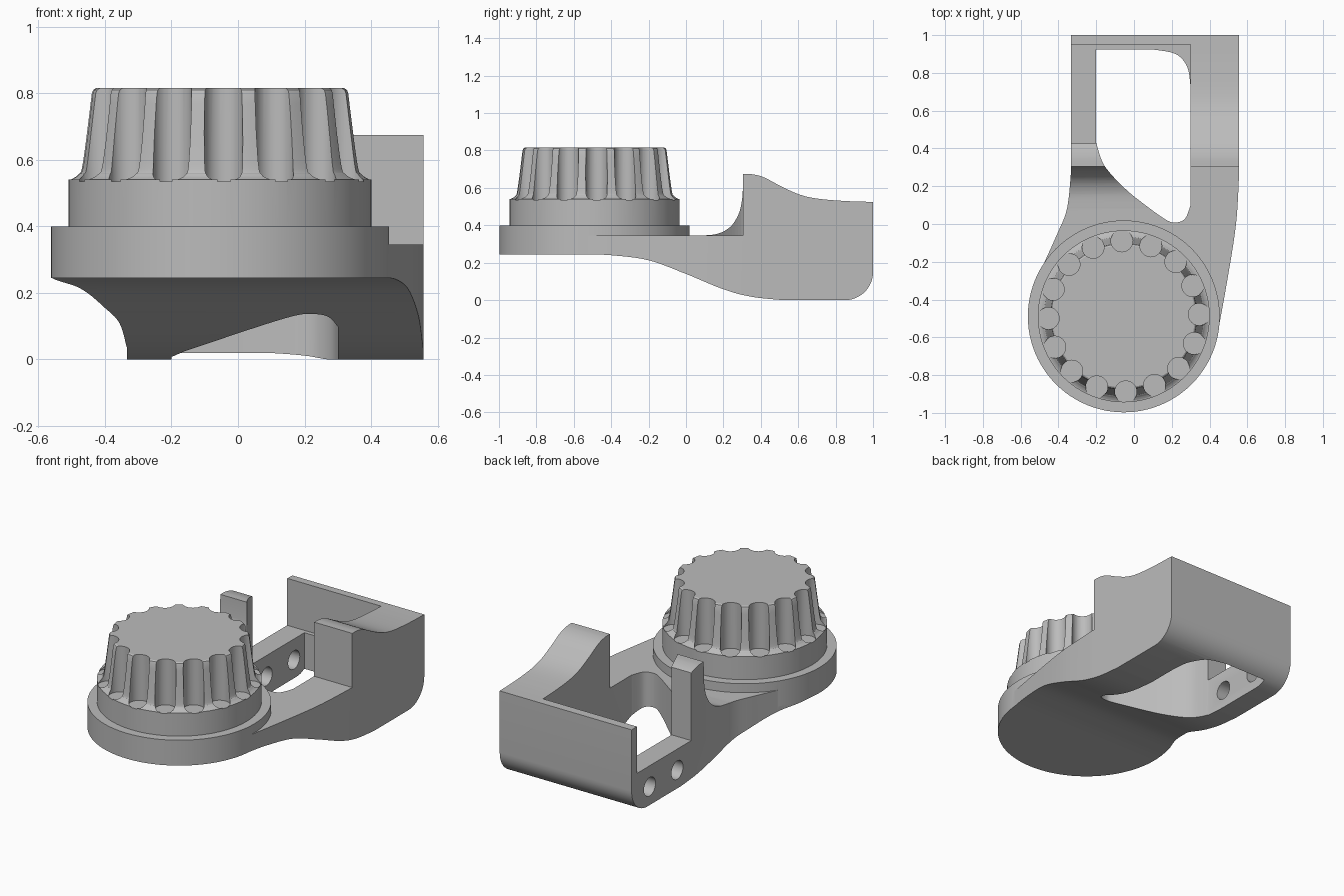
import bpy, bmesh
from math import sin, cos, pi, radians
from mathutils import Vector

cube = bpy.data.objects.get("Cube")
if cube:
    bpy.data.objects.remove(cube, do_unlink=True)

grey = bpy.data.materials.new("plain grey")
grey.use_nodes = True
grey.diffuse_color = (0.5, 0.5, 0.5, 1)
for node in grey.node_tree.nodes:
    if node.type == 'BSDF_PRINCIPLED':
        node.inputs["Base Color"].default_value = (0.5, 0.5, 0.5, 1)

CX, CY = -0.054, -0.489          # knob axis


def finish(bm, name):
    bmesh.ops.recalc_face_normals(bm, faces=bm.faces)
    mesh = bpy.data.meshes.new(name)
    bm.to_mesh(mesh)
    bm.free()
    mesh.materials.append(grey)
    obj = bpy.data.objects.new(name, mesh)
    bpy.context.collection.objects.link(obj)
    return obj


def spline(points, steps=8):
    """Smooth curve through a few points."""
    p = [Vector(q) for q in points]
    p = [p[0]] + p + [p[-1]]
    out = []
    for i in range(1, len(p) - 2):
        a, b, c, d = p[i - 1:i + 3]
        for k in range(steps):
            t = k / steps
            v = 0.5 * (2 * b + (c - a) * t + (2 * a - 5 * b + 4 * c - d) * t * t
                       + (3 * b - a - 3 * c + d) * t ** 3)
            out.append(tuple(v))
    return out + [tuple(points[-1])]


def arc(cx, cy, r, start, end, steps):
    angles = [radians(start + (end - start) * i / steps) for i in range(steps + 1)]
    return [(cx + r * cos(a), cy + r * sin(a)) for a in angles]


def prism(name, points, lo, hi, axis='Z'):
    """Extrude an outline along z (points are x, y) or x (points are y, z)."""
    bm = bmesh.new()
    place = (lambda a, b, h: (a, b, h)) if axis == 'Z' else (lambda a, b, h: (h, a, b))
    clean = [p for i, p in enumerate(points)
             if (Vector(p) - Vector(points[i - 1])).length > 1e-5]
    face = bm.faces.new([bm.verts.new(place(a, b, lo)) for a, b in clean])
    moved = bmesh.ops.extrude_face_region(bm, geom=[face])["geom"]
    shift = Vector(place(0, 0, hi - lo))
    bmesh.ops.translate(bm, vec=shift,
                        verts=[v for v in moved if isinstance(v, bmesh.types.BMVert)])
    return finish(bm, name)


def cylinder(name, cx, cy, r, lo, hi, axis='Z', sides=32):
    return prism(name, arc(cx, cy, r, 0, 360, sides)[:-1], lo, hi, axis)


def box(name, x0, x1, y0, y1, z0, z1):
    return prism(name, [(x0, y0), (x1, y0), (x1, y1), (x0, y1)], z0, z1)


def combine(obj, tool, operation):
    tool.hide_render = True
    mod = obj.modifiers.new("cut", 'BOOLEAN')
    mod.object, mod.operation, mod.solver = tool, operation, 'EXACT'
    bpy.context.view_layer.objects.active = obj
    bpy.ops.object.modifier_apply(modifier=mod.name)
    bpy.data.objects.remove(tool, do_unlink=True)


def smooth(obj):
    bpy.ops.object.select_all(action='DESELECT')
    obj.select_set(True)
    bpy.context.view_layer.objects.active = obj
    bpy.ops.object.shade_smooth_by_angle(angle=radians(28))


# Bracket: plan outline crossed with the side profile
plan = [(0.557, 1.1), (-0.333, 1.1)]
plan += spline([(-0.333, 0.28), (-0.355, 0.08), (-0.41, -0.06), (-0.49, -0.237)])
plan += arc(CX, CY, 0.503, 152, 343, 64)
plan += spline([(0.437, -0.61), (0.49, -0.32), (0.54, 0.0), (0.557, 0.28)])
bracket = prism("bracket", plan, -0.1, 1)

side = [(-1.1, 0.245)]
side += spline([(-0.55, 0.245), (-0.4, 0.24), (-0.2, 0.213), (0, 0.14),
                (0.2, 0.058), (0.35, 0.018), (0.52, 0)])
side += arc(0.85, 0.15, 0.15, -90, 0, 12)
side += spline([(1, 0.525), (0.85, 0.53), (0.7, 0.543), (0.6, 0.567),
                (0.5, 0.613), (0.42, 0.655), (0.36, 0.672), (0.305, 0.675)])
side += spline([(0.303, 0.56), (0.285, 0.47), (0.24, 0.395), (0.17, 0.355), (0.08, 0.345)])
side += [(-1.1, 0.345)]
combine(bracket, prism("side_profile", side, -1, 1, 'X'), 'INTERSECT')

# Square step in front of the tall left wall
combine(bracket, box("step_cutter", 0.2, 1, -0.2, 0.305, 0.345, 1.2), 'DIFFERENCE')

# Opening through the floor
opening = spline([(0.3, 0.72), (0.282, 0.83), (0.22, 0.9), (0.09, 0.925)])
opening += [(-0.2, 0.925)]
opening += spline([(-0.2, 0.43), (-0.157, 0.31), (-0.05, 0.19), (0.06, 0.1), (0.17, 0.022),
                   (0.22, 0.008), (0.27, 0.028), (0.3, 0.1)])
combine(bracket, prism("opening_cutter", opening, -0.2, 1.3), 'DIFFERENCE')

# Pocket that leaves the thin back wall, the post and the low right wall
combine(bracket, box("pocket_cutter", -0.6, 0.3, 0.425, 0.95, 0.24, 1.2), 'DIFFERENCE')

# Screw holes in the low right wall
for y in (0.56, 0.825):
    combine(bracket, cylinder("hole_cutter", y, 0.112, 0.056, -0.6, -0.1, 'X'), 'DIFFERENCE')

# Round seat under the knob
combine(bracket, cylinder("seat", CX, CY, 0.508, 0.245, 0.4, sides=96), 'UNION')
smooth(bracket)

# Knob: turned collar and flared grip
profile = [(0, 0.39), (0.455, 0.39), (0.455, 0.54)]
profile += spline([(0.448, 0.541), (0.428, 0.556), (0.415, 0.59), (0.388, 0.8)], 5)
profile += [(0.384, 0.81), (0.376, 0.815), (0, 0.815)]
bm = bmesh.new()
ring = [bm.verts.new((CX + r, CY, z)) for r, z in profile]
edges = [bm.edges.new(pair) for pair in zip(ring, ring[1:])]
bmesh.ops.spin(bm, geom=ring + edges, cent=(CX, CY, 0), axis=(0, 0, 1),
               angle=2 * pi, steps=96)
bmesh.ops.remove_doubles(bm, verts=bm.verts, dist=1e-4)
knob = finish(bm, "knob")

# Finger flutes around the grip
for i in range(16):
    a = radians(1.5 + 22.5 * i)
    flute = cylinder("flute_cutter", CX + 0.4 * cos(a), CY + 0.4 * sin(a), 0.058, 0.535, 1)
    combine(knob, flute, 'DIFFERENCE')
smooth(knob)
